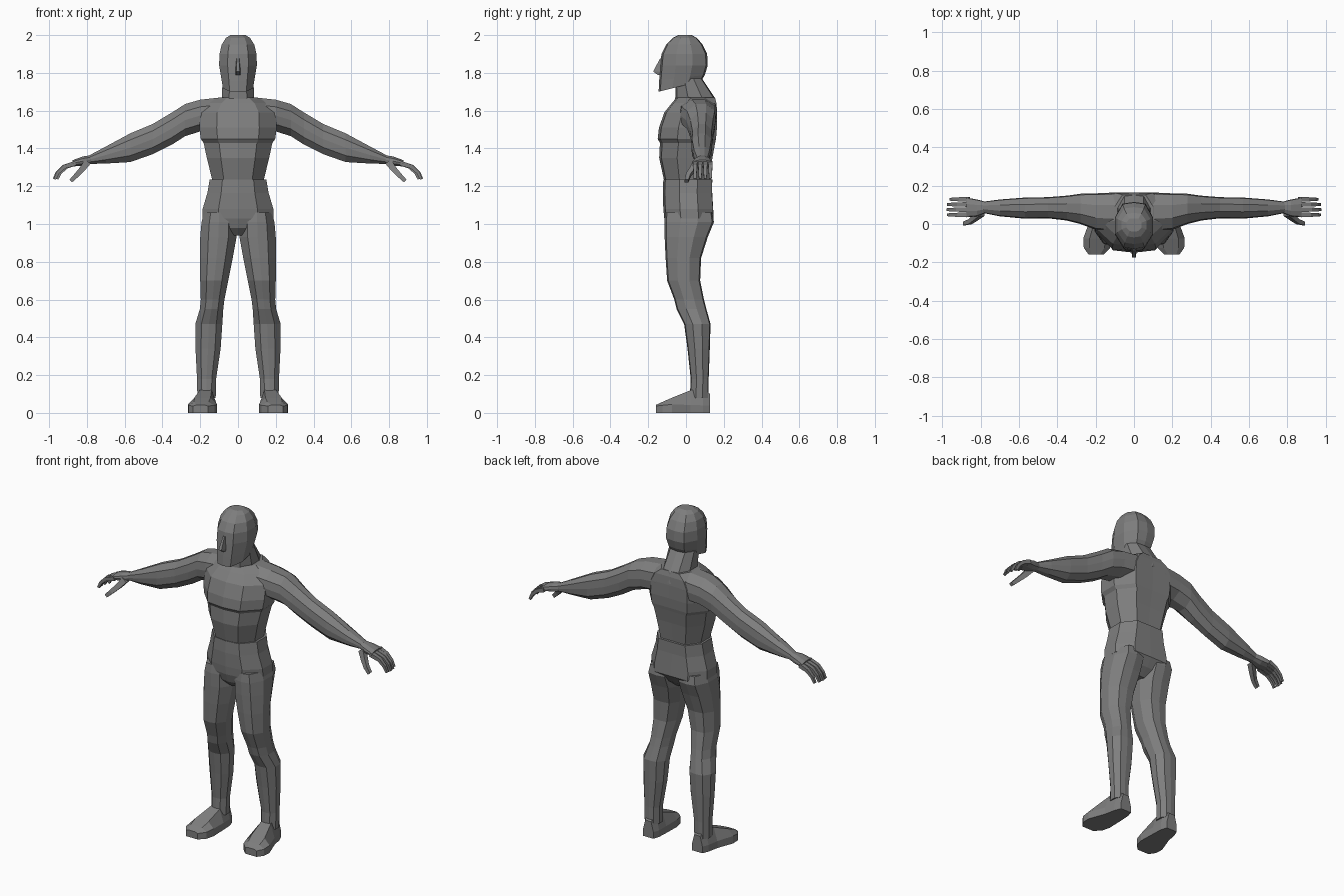
import bpy
import bmesh
from mathutils import Vector

cube = bpy.data.objects.get("Cube")
if cube:
    bpy.data.objects.remove(cube)

GREY = (0.21, 0.21, 0.21, 1)
grey = bpy.data.materials.new("plain grey")
grey.use_nodes = True
grey.diffuse_color = GREY
grey.node_tree.nodes["Principled BSDF"].inputs["Base Color"].default_value = GREY

# Half of the faceted body cross-section; the other half is mirrored
HALF = [(0, -1), (.55, -.92), (1, -.35), (1, .35), (.6, .93), (0, 1)]
SECTION = HALF + [(-a, b) for a, b in HALF[-2:0:-1]]


def loft(name, rings, mirror=False):
    """Skin a list of equal rings into a capped, flat-shaded object."""
    bm = bmesh.new()
    loops = [[bm.verts.new(p) for p in ring] for ring in rings]
    for low, high in zip(loops, loops[1:]):
        n = len(low)
        for i in range(n):
            j = (i + 1) % n
            bm.faces.new((low[i], low[j], high[j], high[i]))
    bm.faces.new(loops[0])
    bm.faces.new(loops[-1])
    bmesh.ops.recalc_face_normals(bm, faces=bm.faces)
    mesh = bpy.data.meshes.new(name)
    bm.to_mesh(mesh)
    bm.free()
    mesh.materials.append(grey)
    obj = bpy.data.objects.new(name, mesh)
    bpy.context.scene.collection.objects.link(obj)
    if mirror:
        obj.modifiers.new("Mirror", "MIRROR").use_clip = False
    return obj


def level(z, x0, x1, front, back, tilt=0, groove=1):
    """Horizontal ring; tilt raises it towards the back, groove dents the spine."""
    cx, hw = (x0 + x1) / 2, (x1 - x0) / 2
    cy, hd = (front + back) / 2, (back - front) / 2
    ring = []
    for a, b in SECTION:
        depth = hd * b * (groove if (a, b) == (0, 1) else 1)
        y = cy + depth
        ring.append((cx + hw * a, y, z + tilt * (y - front)))
    return ring


def upright(x, bottom, top, front, back):
    """Ring in a plane across the arm."""
    cy, cz = (front + back) / 2, (bottom + top) / 2
    return [(x, cy + (back - front) / 2 * b, cz + (top - bottom) / 2 * a)
            for a, b in SECTION]


def body(name, rows, groove=1):
    return loft(name, [level(z, -w, w, f, b, 0, groove) for z, w, f, b in rows])


# Torso with a chest ledge and a spine groove
body("torso", [
    (1.19, .135, -.105, .13),
    (1.24, .138, -.118, .135),
    (1.35, .165, -.142, .15),
    (1.43, .182, -.138, .165),
    (1.45, .197, -.15, .17),
    (1.51, .205, -.143, .175),
    (1.59, .2, -.115, .175),
    (1.64, .16, -.075, .17),
    (1.67, .1, -.05, .16),
], groove=.92)

# Pelvis with a raised waistband
body("pelvis", [
    (.94, .05, -.06, .07),
    (.98, .1, -.1, .12),
    (1.03, .188, -.115, .155),
    (1.08, .187, -.12, .152),
    (1.165, .162, -.123, .147),
    (1.235, .15, -.12, .147),
], groove=.94)

# Neck
body("neck", [
    (1.6, .09, -.065, .165),
    (1.665, .085, -.057, .155),
    (1.77, .082, -.055, .085),
])

# Head, the jaw line rising towards the back
loft("head", [level(z, -w, w, f, b, t) for z, w, f, b, t in [
    (1.7, .08, -.145, .08, .25),
    (1.76, .088, -.142, .1, .12),
    (1.84, .1, -.136, .115, 0),
    (1.9, .098, -.13, .112, 0),
    (1.95, .086, -.105, .088, 0),
    (1.985, .064, -.07, .058, 0),
    (2, .04, -.04, .03, 0),
]])

# Nose
loft("nose", [[(-w, -.125, z), (w, -.125, z), (w * .6, y, z), (-w * .6, y, z)]
              for z, w, y in [(1.79, .015, -.15), (1.807, .016, -.174),
                              (1.875, .009, -.138)]])

# Legs
loft("leg", [level(*row) for row in [
    (1.06, .02, .18, -.11, .14),
    (1.01, .01, .193, -.115, .148),
    (.93, .008, .2, -.113, .115),
    (.82, .028, .2, -.108, .08),
    (.7, .052, .2, -.1, .075),
    (.6, .072, .197, -.062, .095),
    (.55, .078, .202, -.05, .108),
    (.47, .083, .226, -.01, .13),
    (.34, .092, .225, .008, .126),
    (.18, .116, .217, .025, .12),
    (.08, .118, .215, .02, .12),
]], mirror=True)

# Feet, from heel to toe
feet = []
for y, x0, x1, sole, top in [(.128, .13, .2, .04, .1), (.09, .118, .215, .04, .13),
                             (.025, .115, .228, .042, .12), (-.075, .112, .265, .045, .08),
                             (-.125, .125, .262, .04, .058), (-.16, .16, .237, .036, .042)]:
    inset = (x1 - x0) * .22
    feet.append([(x0, y, 0), (x1, y, 0), (x1, y, sole),
                 (x1 - inset, y, top), (x0 + inset, y, top), (x0, y, sole)])
loft("foot", feet, mirror=True)

# Arms, from inside the shoulder to the wrist
loft("arm", [upright(*row) for row in [
    (.09, 1.5, 1.67, -.04, .165),
    (.2, 1.49, 1.658, -.03, .16),
    (.28, 1.465, 1.635, .0, .158),
    (.35, 1.42, 1.59, .018, .148),
    (.45, 1.37, 1.53, .03, .14),
    (.57, 1.328, 1.48, .028, .138),
    (.7, 1.32, 1.41, .04, .128),
    (.79, 1.318, 1.362, .058, .116),
]], mirror=True)

# Palms
loft("palm", [upright(*row) for row in [
    (.77, 1.32, 1.365, .06, .115),
    (.82, 1.308, 1.358, .04, .128),
    (.875, 1.305, 1.338, .035, .138),
]], mirror=True)


def digit(name, path, radius):
    """Square, slightly tapering tube bent along a path."""
    points = [Vector(p) for p in path]
    side = Vector((0, 1, 0))
    rings = []
    for i, p in enumerate(points):
        along = points[min(i + 1, len(points) - 1)] - points[max(i - 1, 0)]
        r = radius * (1 - .15 * i)
        up = along.cross(side).normalized() * r
        wide = side * r
        rings.append([p + up + wide, p + up - wide, p - up - wide, p - up + wide])
    loft(name, rings, mirror=True)


# Fingers and thumb
for k, finger in enumerate(["index", "middle", "ring", "little"]):
    y = .048 + k * .027
    reach = (0, .004, 0, -.012)[k]
    digit(finger + "_finger", [(.86, y, 1.322), (.92 + reach, y, 1.303),
                               (.953 + reach, y, 1.272), (.97 + reach, y, 1.238)], .0125)
digit("thumb", [(.795, .06, 1.33), (.825, .035, 1.29),
                (.855, .012, 1.258), (.885, .003, 1.228)], .018)
